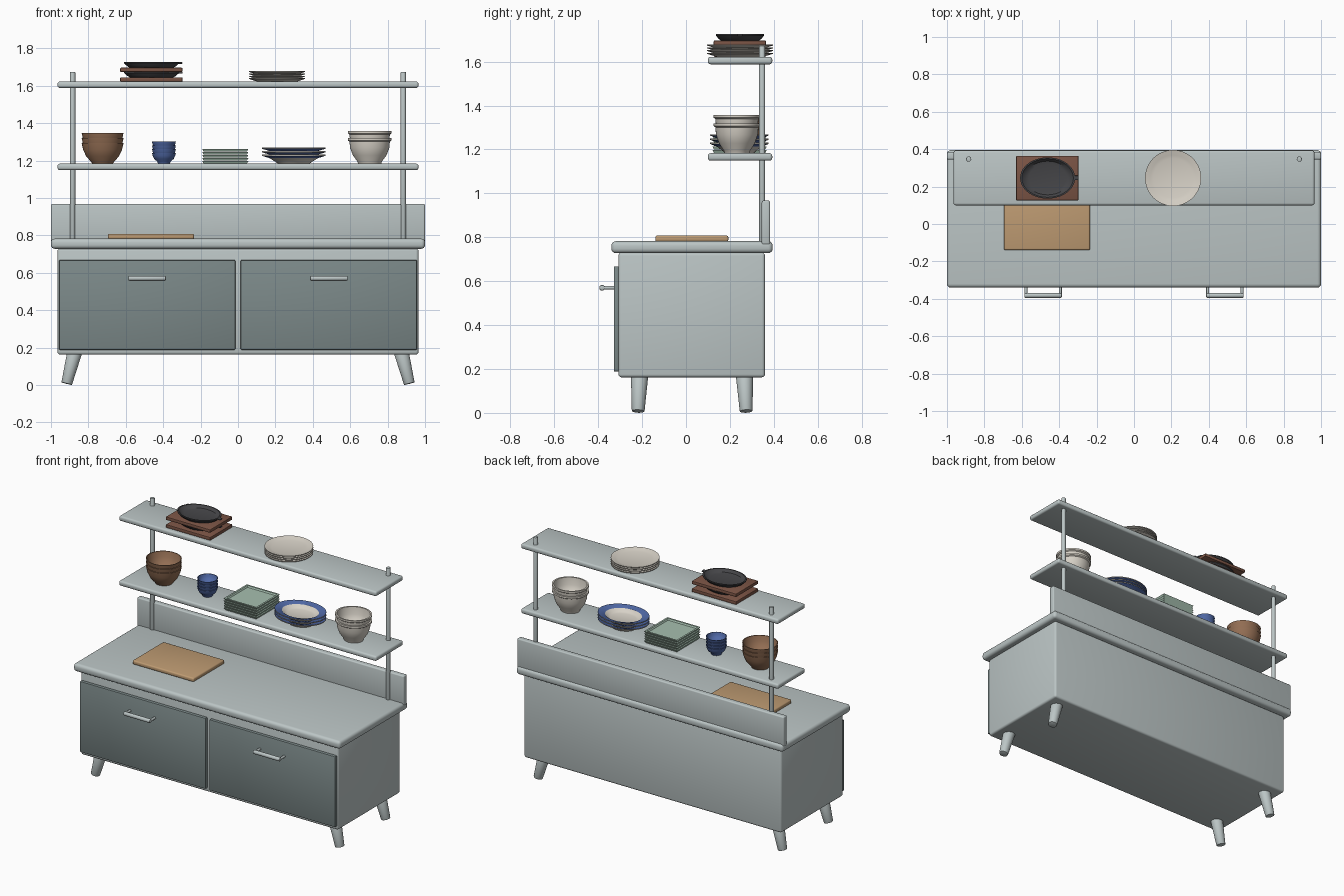
import bpy, bmesh, math
from mathutils import Vector, Matrix

if "Cube" in bpy.data.objects:
    bpy.data.objects.remove(bpy.data.objects["Cube"])


def mat(name, r, g, b):
    m = bpy.data.materials.new(name)
    m.diffuse_color = (r, g, b, 1)
    m.use_nodes = True
    m.node_tree.nodes["Principled BSDF"].inputs["Base Color"].default_value = m.diffuse_color
    return m


PAINT = mat("pale_paint", .50, .56, .56)
DOOR = mat("door_paint", .20, .25, .25)
WOOD = mat("light_wood", .52, .33, .17)
BROWN = mat("dark_wood", .20, .09, .06)
CLAY = mat("clay", .30, .16, .09)
BLUE = mat("blue_glaze", .08, .14, .38)
GREEN = mat("green_glaze", .38, .52, .43)
CREAM = mat("cream_glaze", .68, .64, .57)
IRON = mat("iron", .06, .06, .065)


def finish(name, bm, *mats, smooth=True):
    bmesh.ops.recalc_face_normals(bm, faces=bm.faces)
    me = bpy.data.meshes.new(name)
    bm.to_mesh(me)
    bm.free()
    for m in mats:
        me.materials.append(m)
    ob = bpy.data.objects.new(name, me)
    bpy.context.collection.objects.link(ob)
    bpy.ops.object.select_all(action='DESELECT')
    ob.select_set(True)
    bpy.context.view_layer.objects.active = ob
    if smooth:
        bpy.ops.object.shade_smooth_by_angle(angle=math.radians(35))
    return ob


def box(name, lo, hi, m, bevel=.01, segs=3):
    lo, hi = Vector(lo), Vector(hi)
    bm = bmesh.new()
    bmesh.ops.create_cube(bm, size=1)
    bmesh.ops.scale(bm, vec=hi - lo, verts=bm.verts)
    bmesh.ops.translate(bm, vec=(lo + hi) / 2, verts=bm.verts)
    if bevel:
        bmesh.ops.bevel(bm, geom=bm.edges[:], offset=bevel, segments=segs,
                        profile=.5, affect='EDGES')
    return finish(name, bm, m)


def rod(name, a, b, r1, r2, m, bevel=.003):
    a, b = Vector(a), Vector(b)
    d = b - a
    bm = bmesh.new()
    bmesh.ops.create_cone(bm, cap_ends=True, segments=24, radius1=r1, radius2=r2, depth=d.length)
    rims = [e for e in bm.edges if abs(e.verts[0].co.z - e.verts[1].co.z) < 1e-5]
    bmesh.ops.bevel(bm, geom=rims, offset=bevel, segments=2, profile=.5, affect='EDGES')
    rot = Vector((0, 0, 1)).rotation_difference(d).to_matrix().to_4x4()
    bm.transform(Matrix.Translation((a + b) / 2) @ rot)
    return finish(name, bm, m)


def lathe(name, profile, loc, mats, sy=1, segs=40, rim_r=None):
    """Turn a closed (radius, height) profile; faces beyond rim_r take the second material."""
    bm = bmesh.new()
    vs = [bm.verts.new((r, 0, z)) for r, z in profile]
    es = [bm.edges.new(p) for p in zip(vs, vs[1:])]
    if segs == 4:
        bm.transform(Matrix.Rotation(math.pi / 4, 4, 'Z'))
    bmesh.ops.spin(bm, geom=vs + es, cent=(0, 0, 0), axis=(0, 0, 1),
                   angle=math.tau, steps=segs)
    bmesh.ops.remove_doubles(bm, verts=bm.verts, dist=1e-5)
    bmesh.ops.dissolve_degenerate(bm, edges=bm.edges, dist=1e-6)
    if rim_r:
        for f in bm.faces:
            c = f.calc_center_median()
            f.material_index = int(c.xy.length > rim_r and f.normal.z != 0)
    bm.transform(Matrix.Translation(loc) @ Matrix.Diagonal((1, sy, 1, 1)))
    return finish(name, bm, *mats, smooth=segs > 4)


def stack(name, count, step, profile, loc, mats, **kw):
    for i in range(count):
        lathe(f"{name}_{i + 1}", profile, (loc[0], loc[1], loc[2] + i * step), mats, **kw)


# cabinet, worktop and backsplash
box("cabinet_body", (-.965, -.308, .162), (.965, .36, .73), PAINT, .014)
box("worktop", (-1, -.34, .728), (1, .395, .782), PAINT, .02, 4)
box("backsplash", (-1, .345, .765), (1, .383, .967), PAINT, .008)

# doors, handles, legs, shelf posts
for s, side in ((-1, "left"), (1, "right")):
    x0, x1 = sorted((s * .014, s * .957))
    box(f"{side}_door", (x0, -.329, .188), (x1, -.303, .668), DOOR, .006, 2)
    hx = s * .486
    rod(f"{side}_handle_bar", (hx - .1, -.382, .57), (hx + .1, -.382, .57), .013, .013, PAINT, .005)
    for k in (-1, 1):
        rod(f"{side}_handle_stem_{k}", (hx + k * .092, -.325, .57),
            (hx + k * .092, -.382, .57), .008, .008, PAINT)
    for y0, y1, end in ((-.211, -.218, "front"), (.266, .274, "back")):
        rod(f"{side}_{end}_leg", (s * .916, y1, .007), (s * .872, y0, .18), .029, .04, PAINT)
    rod(f"{side}_shelf_post", (s * .884, .347, .768), (s * .884, .347, 1.673), .014, .014, PAINT)

# shelves
S1, S2 = 1.183, 1.622
for name, z in (("lower_shelf", S1), ("upper_shelf", S2)):
    box(name, (-.965, .10, z - .034), (.965, .393, z), PAINT, .012)

# chopping board on the worktop
box("chopping_board", (-.695, -.14, .78), (-.235, .193, .808), WOOD, .009)

# bowls and cups on the lower shelf
stack("clay_bowl", 3, .027,
      [(0, 0), (.055, 0), (.06, .008), (.088, .04), (.104, .075), (.112, .11),
       (.107, .11), (.098, .075), (.08, .042), (.05, .018), (0, .014)],
      (-.724, .24, S1), [CLAY], sy=.95)
stack("blue_cup", 4, .02,
      [(0, 0), (.032, 0), (.036, .012), (.052, .025), (.06, .042), (.064, .058),
       (.060, .058), (.055, .042), (.046, .028), (.025, .016), (0, .015)],
      (-.396, .24, S1), [BLUE])
stack("white_bowl", 2, .038,
      [(0, 0), (.062, 0), (.066, .012), (.09, .045), (.105, .085), (.108, .118),
       (.117, .124), (.117, .136), (.106, .136), (.1, .088), (.083, .05), (.05, .026), (0, .022)],
      (.704, .232, S1), [CREAM], sy=.91)

# square trays, stacked
q = math.sqrt(2)
stack("square_tray", 5, .0162,
      [(0, 0), (.116 * q, 0), (.124 * q, .015), (.112 * q, .015), (.106 * q, .006), (0, .006)],
      (-.068, .244, S1), [GREEN], segs=4)

# oval blue-rimmed platters
stack("oval_platter", 3, .019,
      [(0, 0), (.085, 0), (.095, .008), (.13, .030), (.17, .042), (.17, .048),
       (.122, .038), (.105, .022), (.085, .016), (0, .016)],
      (.298, .243, S1), [CREAM, BLUE], sy=.78, rim_r=.12 * .95, segs=48)

# round plates on the upper shelf
stack("round_plate", 4, .0125,
      [(0, 0), (.105, 0), (.125, .006), (.15, .014), (.15, .018),
       (.122, .011), (.105, .006), (0, .006)],
      (.209, .246, S2), [CREAM], segs=48)

# oval iron pans on serving boards
for i in range(2):
    z = S2 + i * .052
    box(f"serving_board_{i + 1}", (-.63, .126, z), (-.297, .364, z + .022), BROWN, .004, 2)
    lathe(f"oval_pan_{i + 1}",
          [(0, 0), (.115, 0), (.13, .008), (.147, .024), (.147, .03), (.138, .03),
           (.12, .013), (.1, .009), (0, .008)],
          (-.462, .246, z + .022), [IRON], sy=.75)
    box(f"pan_tab_{i + 1}", (-.322, .234, z + .043), (-.297, .258, z + .052), IRON, .003, 2)
